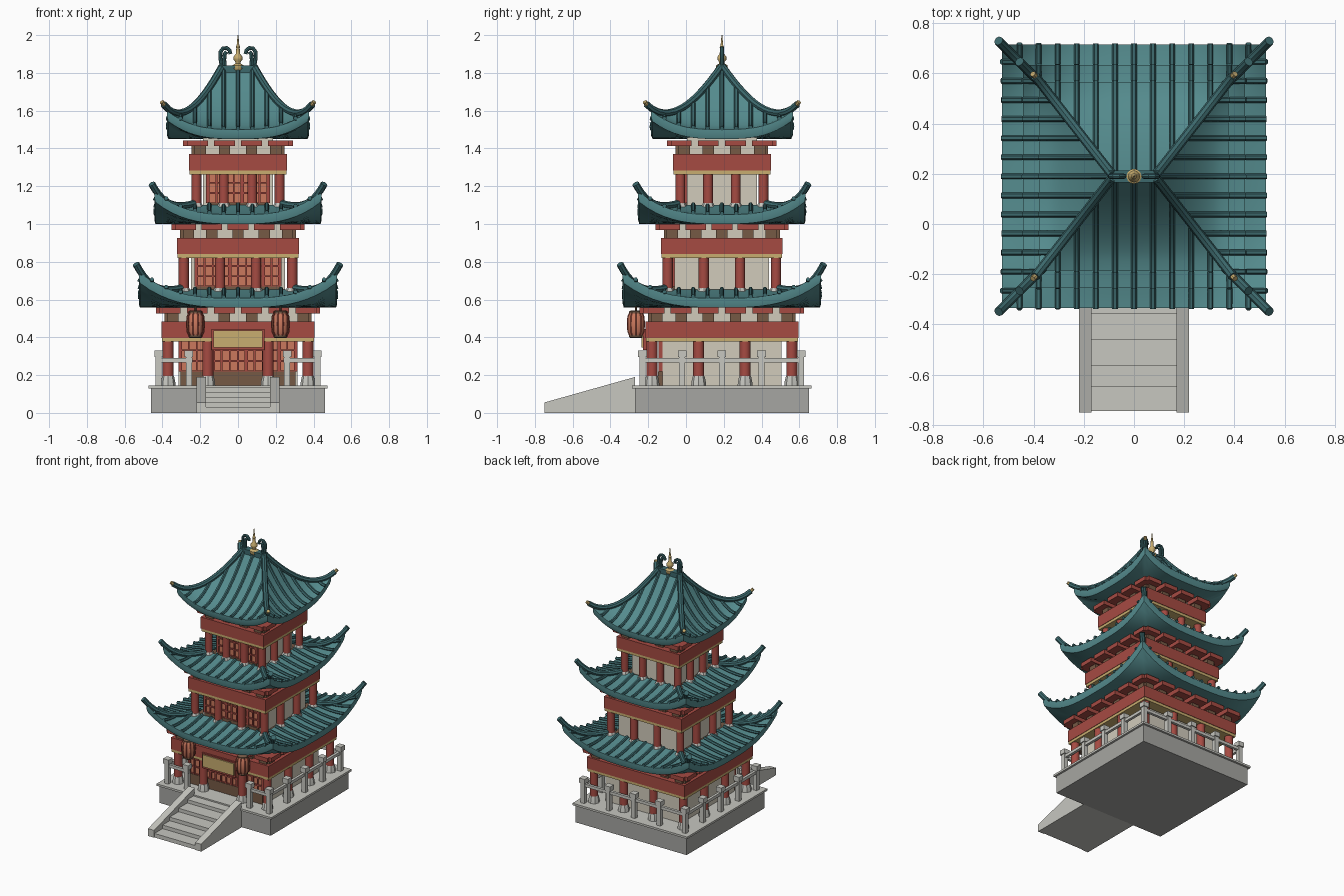
import bpy, bmesh, math
from mathutils import Vector

if "Cube" in bpy.data.objects:
    bpy.data.objects.remove(bpy.data.objects["Cube"])

CY = 0.19  # tower axis in y


def mat(name, r, g, b):
    m = bpy.data.materials.new(name)
    m.diffuse_color = (r, g, b, 1)
    m.use_nodes = True
    m.node_tree.nodes["Principled BSDF"].inputs["Base Color"].default_value = m.diffuse_color
    return m


TEAL = mat("teal_tile", .09, .26, .27)
DTEAL = mat("dark_teal", .045, .14, .15)
RED = mat("red_paint", .38, .07, .055)
ORANGE = mat("orange_pane", .60, .19, .11)
GOLD = mat("gold", .58, .42, .16)
CREAM = mat("cream_plaster", .64, .60, .50)
BROWN = mat("brown_wood", .18, .10, .06)
STONE = mat("light_stone", .57, .57, .53)
BASE = mat("base_stone", .38, .38, .36)


def finish(name, bm, m, smooth=False):
    bmesh.ops.recalc_face_normals(bm, faces=bm.faces)
    me = bpy.data.meshes.new(name)
    bm.to_mesh(me)
    bm.free()
    ob = bpy.data.objects.new(name, me)
    bpy.context.collection.objects.link(ob)
    me.materials.append(m)
    if smooth:
        bpy.ops.object.select_all(action='DESELECT')
        ob.select_set(True)
        bpy.context.view_layer.objects.active = ob
        bpy.ops.object.shade_smooth_by_angle(angle=math.radians(40))
    return ob


def turn(a, o, k):
    """(along, outward) on side k -> world x, y; side 0 is the front."""
    x, y = [(a, -o), (o, a), (-a, o), (-o, -a)][k]
    return x, y + CY


def boxes(name, m, items):
    """items: x0, x1, y0, y1, z0, z1"""
    bm = bmesh.new()
    for x0, x1, y0, y1, z0, z1 in items:
        vs = bmesh.ops.create_cube(bm, size=1)['verts']
        for v in vs:
            v.co = ((x0 + x1) / 2 + v.co.x * (x1 - x0), (y0 + y1) / 2 + v.co.y * (y1 - y0),
                    (z0 + z1) / 2 + v.co.z * (z1 - z0))
    return finish(name, bm, m)


def on_side(k, a0, a1, o0, o1, z0, z1):
    (xa, ya), (xb, yb) = turn(a0, o0, k), turn(a1, o1, k)
    return min(xa, xb), max(xa, xb), min(ya, yb), max(ya, yb), z0, z1


def square(h, z0, z1):
    return -h, h, CY - h, CY + h, z0, z1


def lathe(name, m, profile, centres, n=12):
    bm = bmesh.new()
    for cx, cy in centres:
        rings = [[bm.verts.new((cx + r * math.cos(i * math.tau / n), cy + r * math.sin(i * math.tau / n), z))
                  for i in range(n)] for r, z in profile]
        for lo, hi in zip(rings, rings[1:]):
            for i in range(n):
                bm.faces.new((lo[i], lo[(i + 1) % n], hi[(i + 1) % n], hi[i]))
        bm.faces.new(rings[0])
        bm.faces.new(rings[-1])
    return finish(name, bm, m, True)


def tubes(name, m, paths, r, res=1):
    cu = bpy.data.curves.new(name + "_path", 'CURVE')
    cu.dimensions, cu.bevel_depth, cu.bevel_resolution, cu.use_fill_caps = '3D', r, res, True
    for pts in paths:
        sp = cu.splines.new('POLY')
        sp.points.add(len(pts) - 1)
        for p, q in zip(sp.points, pts):
            p.co = (*q, 1)
    tmp = bpy.data.objects.new(name + "_path", cu)
    bpy.context.collection.objects.link(tmp)
    bpy.context.view_layer.update()
    me = bpy.data.meshes.new_from_object(tmp.evaluated_get(bpy.context.evaluated_depsgraph_get()))
    bpy.data.objects.remove(tmp)
    bm = bmesh.new()
    bm.from_mesh(me)
    bpy.data.meshes.remove(me)
    return finish(name, bm, m, True)


def roof(tag, ax, ay, b, ze, rise, p, lift, th):
    """Swept roof: inner half sizes ax, ay; eave half size b; eave height ze."""
    def along(s, k):
        a = ay if k % 2 else ax
        return a + (b - a) * s

    def surf(s, t, k, dz=0.0):
        z = ze + rise * max(0, 1 - s) ** p + lift * abs(t) ** 3 * s ** 3
        return (*turn(t * along(s, k), along(s, k + 1), k), z + dz)

    bm = bmesh.new()
    NS, NT = 10, 20
    for k in range(4):
        ts = [-1 + 2 * j / NT for j in range(NT + 1)]
        rows = [[bm.verts.new(surf(i / NS, t, k)) for t in ts] for i in range(NS + 1)]
        # fascia and underside rows
        for s, d in ((1, -.6 * th), (.975, -th), (.8, -th), (.5, -th), (.12, -th)):
            rows.append([bm.verts.new((*surf(s, t, k)[:2], ze + d + lift * abs(t) ** 3 * s ** 3)) for t in ts])
        for lo, hi in zip(rows, rows[1:]):
            for j in range(NT):
                bm.faces.new((lo[j], lo[j + 1], hi[j + 1], hi[j]))
    bmesh.ops.remove_doubles(bm, verts=bm.verts, dist=.0005)
    finish(tag + "_roof", bm, TEAL, True)
    # round tile ribs running down each slope
    ribs, hips = [], []
    for k in range(4):
        a0 = ay if k % 2 else ax
        n = int((b - .045) / .076)
        for i in range(-n, n + 1):
            x = i * .076
            s0 = max(0.02, (abs(x) - a0) / (b - a0) + .02)
            ss = [s0 + (1.015 - s0) * j / 8 for j in range(9)]
            ribs.append([surf(s, x / along(s, k), k, .006) for s in ss])
        hips.append([surf(1.06 * j / 14, 1, k, .014) for j in range(15)])
    tubes(tag + "_roof_tile_ribs", DTEAL, ribs, .0115)
    tubes(tag + "_roof_hip_ridges", DTEAL, hips, .019, 2)
    return [h[-1] for h in hips]


# stone platform and stairs
boxes("platform", BASE, [square(.46, 0, .13)])
boxes("platform_edge", STONE, [square(.475, .13, .145)])
boxes("stair_steps", STONE, [(-.17, .17, y, -.265, 0, z) for y, z in
                             ((-.745, .03), (-.65, .057), (-.565, .084), (-.46, .11), (-.356, .135))])
bm = bmesh.new()
for x in (-.22, .17):
    f = bm.faces.new([bm.verts.new((x, y, z)) for y, z in ((-.75, 0), (-.75, .055), (-.27, .19), (-.27, 0))])
    ext = bmesh.ops.extrude_face_region(bm, geom=[f])['geom']
    bmesh.ops.translate(bm, vec=(.05, 0, 0), verts=[v for v in ext if isinstance(v, bmesh.types.BMVert)])
finish("stair_cheeks", bm, STONE)

# balustrade, open at the stairs
posts, rails = set(), []
for k in range(4):
    for a in ((-.42, -.26, .26, .42) if k == 0 else (-.42, -.21, 0, .21, .42)):
        posts.add(tuple(round(c, 3) for c in turn(a, .42, k)))
    for a0, a1 in (((-.42, -.24), (.24, .42)) if k == 0 else ((-.42, .42),)):
        rails.append(on_side(k, a0, a1, .41, .43, .268, .29))
boxes("railing_posts", STONE, [(x - w, x + w, y - w, y + w, z0, z1) for x, y in posts
                               for w, z0, z1 in ((.016, .14, .30), (.023, .295, .33))])
boxes("railing_rails", STONE, rails)


def storey(tag, z0, beam, h, col, front_in, r, wall, lat, sill, top, n):
    """One floor: columns, walls, beams, brackets and the front lattice."""
    spots = set()
    for k in range(4):
        i = front_in if k == 0 else col / 3
        spots |= {tuple(round(c, 3) for c in turn(a, col, k)) for a in (-col, -i, i, col)}
    lathe(tag + "_columns", RED, [(r, z0), (r, beam + .04)], spots, 16)
    f = .05 if z0 < .2 else .025
    lathe(tag + "_column_bases", STONE, [(r + .011, z0), (r + .008, z0 + f * .5), (r + .002, z0 + f)], spots, 8)
    boxes(tag + "_walls", CREAM, [square(wall, z0 - .03 if z0 > .2 else z0, top)])
    boxes(tag + "_beams", RED, [on_side(k, -h, h, h - .09, h, beam, beam + .087) for k in range(4)])
    boxes(tag + "_gold_trim", GOLD, [on_side(k, -h + .003, h - .003, h - .08, h - .003, beam - .02, beam)
                                     for k in range(4)])
    # bracket blocks under the eave
    zb = beam + .087
    at = [(-1 + 2 * i / (n - 1)) * (h - .045) for i in range(n)]
    boxes(tag + "_bracket_posts", BROWN, [on_side(k, a - .03, a + .03, h - .09, h - .03, zb, zb + .05)
                                          for k in range(4) for a in at])
    boxes(tag + "_bracket_arms", RED, [on_side(k, a - .055, a + .055, h - .10, h + .03, zb + .042, zb + .073)
                                       for k in range(4) for a in at])
    # front lattice doors
    zt = beam - .01
    boxes(tag + "_door_sill", BROWN, [on_side(0, -lat, lat, wall, wall + .022, z0, sill)])
    boxes(tag + "_door_panes", ORANGE, [on_side(0, -lat, lat, wall, wall + .010, sill, zt)])
    m = round(lat * 2 / .045)
    bars = []
    for i in range(m + 1):
        a, w = -lat + 2 * lat * i / m, (.009 if i % 4 == 0 or i == m else .0045)
        bars.append(on_side(0, a - w, a + w, wall, wall + .02, sill, zt))
    for i in range(4):
        z = sill + (zt - sill) * i / 3
        bars.append(on_side(0, -lat, lat, wall, wall + .018, z - .005, z + .005))
    boxes(tag + "_door_lattice", RED, bars)


storey("lower", .145, .397, .405, .37, .16, .029, .315, .305, .22, .57, 6)
storey("middle", .635, .84, .322, .287, .096, .027, .25, .222, .67, 1.02, 5)
storey("upper", 1.085, 1.283, .26, .22, .075, .026, .185, .16, 1.11, 1.47, 4)
boxes("middle_deck", BROWN, [square(.315, .57, .635)])
boxes("upper_deck", BROWN, [square(.25, 1.02, 1.085)])

# three swept roofs
roof("lower", .28, .28, .525, .607, .045, 1.4, .14, .05)
roof("middle", .215, .215, .443, 1.05, .05, 1.4, .125, .05)
tips = roof("upper", .085, .004, .376, 1.50, .32, 1.65, .10, .05)

# gold caps on the top roof corners
caps = []
for t in tips:
    p = Vector(t)
    d = Vector((math.copysign(.010, p.x), math.copysign(.010, p.y - CY), .014))
    caps.append([p - d * .4, p + d])
tubes("corner_caps", GOLD, caps, .012, 2)

# top ridge with curled ends
boxes("top_ridge", DTEAL, [(-.095, .095, CY - .018, CY + .018, 1.79, 1.825),
                           (-.10, .10, CY - .024, CY + .024, 1.825, 1.84)])
curl = ((.085, 1.83), (.094, 1.88), (.093, 1.91), (.08, 1.93), (.06, 1.932), (.045, 1.92), (.04, 1.90))
horn = ((.07, 1.83), (.073, 1.87), (.07, 1.90), (.06, 1.912))
tubes("ridge_curls", DTEAL, [[(s * x, CY, z) for x, z in c] for s in (-1, 1) for c in (curl, horn)], .0105, 2)
lathe("finial", GOLD, [(.02, 1.81), (.03, 1.825), (.03, 1.84), (.014, 1.85), (.014, 1.858), (.024, 1.87),
                       (.024, 1.885), (.012, 1.90), (.009, 1.93), (.012, 1.937), (.007, 1.945), (.002, 2.0)],
      [(0, CY)], 12)

# name board over the stairs
boxes("board_frame", RED, [(-.14, .14, -.228, -.205, .332, .445)])
boxes("board_panel", GOLD, [(-.13, .13, -.236, -.22, .347, .436)])

# hanging lanterns
LY = -.265
LX = [(-.225, LY), (.225, LY)]
lathe("lantern_bodies", ORANGE, [(.034, .41), (.044, .43), (.046, .47), (.044, .51), (.034, .53)], LX, 16)
lathe("lantern_bottom_caps", BROWN, [(.030, .397), (.036, .402), (.036, .413)], LX, 16)
lathe("lantern_top_caps", BROWN, [(.036, .527), (.036, .536), (.028, .542)], LX, 16)
tubes("lantern_ribs", RED, [[(x + r * math.cos(i * math.tau / 10), y + r * math.sin(i * math.tau / 10), z)
                             for r, z in ((.035, .41), (.045, .43), (.047, .47), (.045, .51), (.035, .53))]
                            for x, y in LX for i in range(10)], .003, 0)
tubes("lantern_cords", BROWN, [[(x, y, .535), (x, y, .575)] for x, y in LX], .005, 0)
